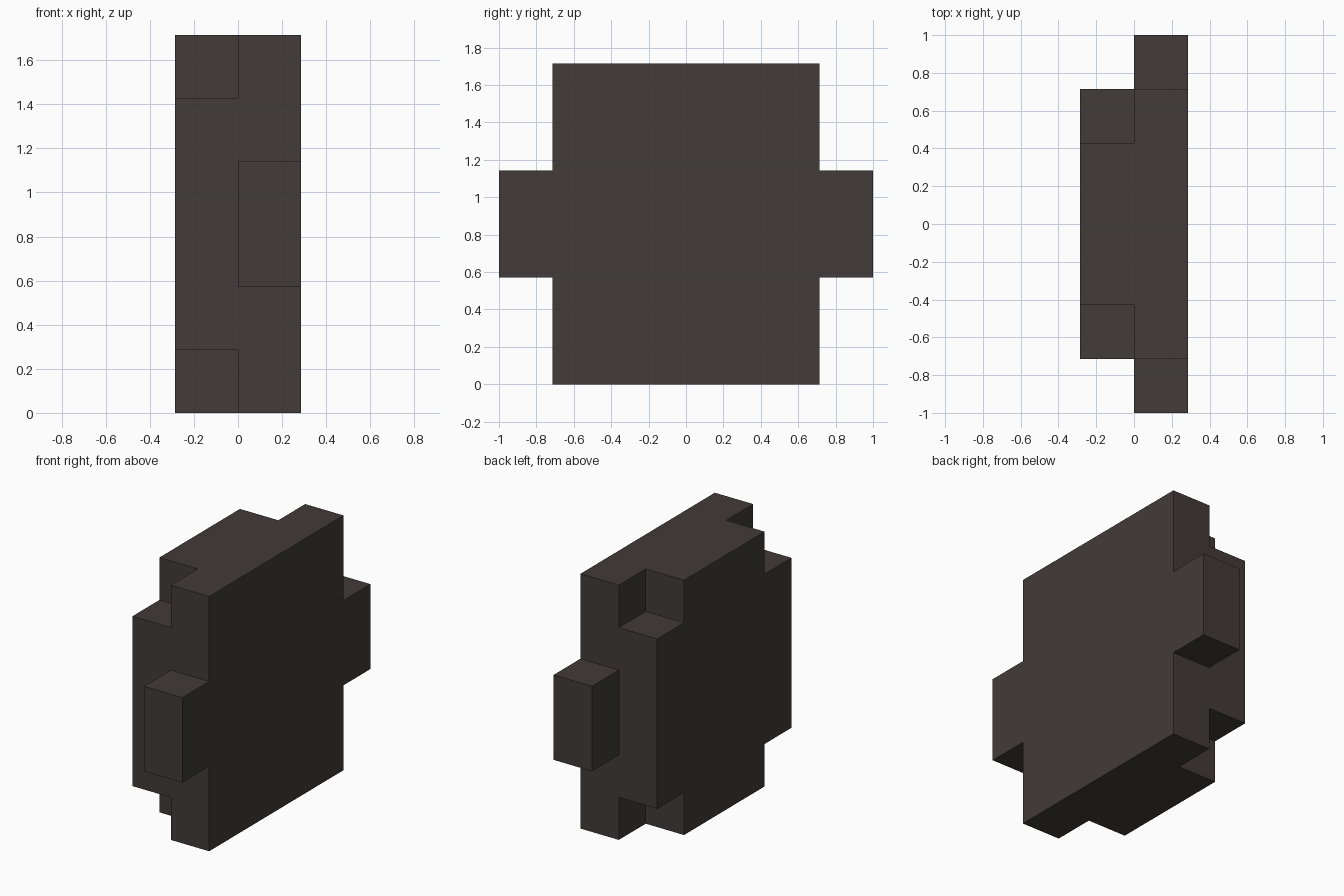
import bpy
import bmesh

cube = bpy.data.objects.get("Cube")
if cube:
    bpy.data.objects.remove(cube, do_unlink=True)

U = 2 / 7  # grid unit: the plate is 7 units deep and 6 units tall

# Dark material
mat = bpy.data.materials.new("dark_brown_grey")
mat.use_nodes = True
colour = (0.054, 0.044, 0.042, 1)
mat.diffuse_color = colour
bsdf = next(n for n in mat.node_tree.nodes if n.type == 'BSDF_PRINCIPLED')
bsdf.inputs["Base Color"].default_value = colour
bsdf.inputs["Roughness"].default_value = 0.8


def layer(name, x, quarter):
    """Extrude a profile, given by its upper +y quarter, one unit along x."""
    upper = quarter + [(-y, z) for y, z in reversed(quarter)]
    outline = upper + [(-y, -z) for y, z in upper]
    bm = bmesh.new()
    face = bm.faces.new([bm.verts.new((x, y * U, (z + 3) * U)) for y, z in outline])
    new = bmesh.ops.extrude_face_region(bm, geom=[face])["geom"]
    verts = [v for v in new if isinstance(v, bmesh.types.BMVert)]
    bmesh.ops.translate(bm, verts=verts, vec=(U, 0, 0))
    bmesh.ops.recalc_face_normals(bm, faces=bm.faces)
    mesh = bpy.data.meshes.new(name)
    bm.to_mesh(mesh)
    bm.free()
    mesh.materials.append(mat)
    obj = bpy.data.objects.new(name, mesh)
    bpy.context.collection.objects.link(obj)
    return obj


# Full plate with a tab at each end
layer("tabbed_plate", 0, [(3.5, 1), (2.5, 1), (2.5, 3)])

# Plate with notched corners, against the first
layer("notched_plate", -U, [(2.5, 2), (1.5, 2), (1.5, 3)])
